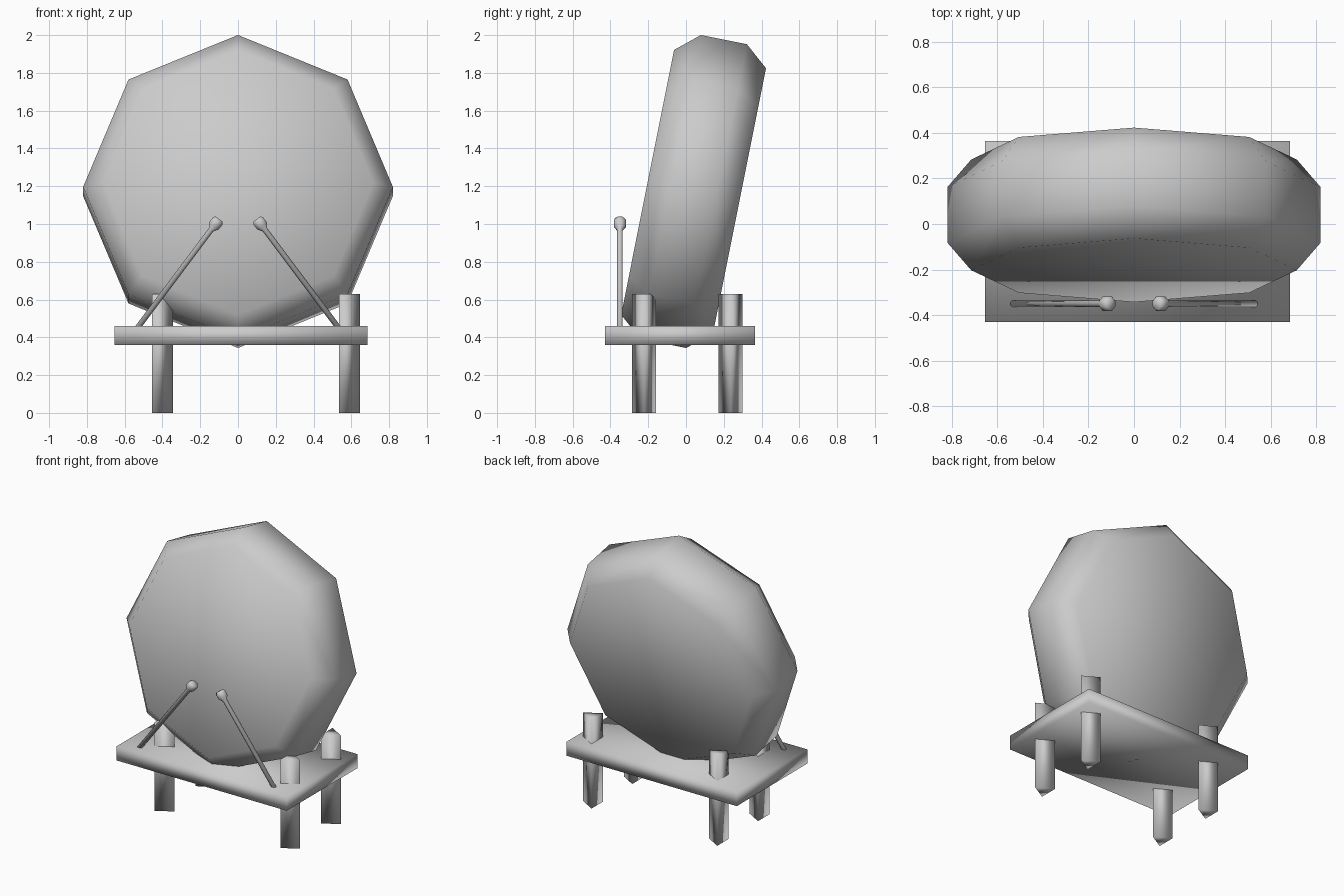
import bpy, bmesh, math
from mathutils import Vector

if "Cube" in bpy.data.objects:
    bpy.data.objects.remove(bpy.data.objects["Cube"])


def lathe(name, base, axis, u, rings, sides, phase=0.0, smooth=True):
    """Sweep rings of (distance along axis, radius) into a closed solid."""
    base, axis, u = Vector(base), Vector(axis).normalized(), Vector(u)
    v = axis.cross(u)
    bm = bmesh.new()
    loops = []
    for s, r in rings:
        loop = []
        for i in range(sides):
            a = phase + 2 * math.pi * i / sides
            loop.append(bm.verts.new(base + axis * s + (u * math.cos(a) + v * math.sin(a)) * r))
        loops.append(loop)
    for lo, hi in zip(loops, loops[1:]):
        for i in range(sides):
            j = (i + 1) % sides
            bm.faces.new((lo[i], lo[j], hi[j], hi[i]))
    bm.faces.new(loops[0][::-1])
    bm.faces.new(loops[-1])
    bmesh.ops.recalc_face_normals(bm, faces=bm.faces[:])
    for f in bm.faces:
        f.smooth = smooth
    mesh = bpy.data.meshes.new(name)
    bm.to_mesh(mesh)
    bm.free()
    obj = bpy.data.objects.new(name, mesh)
    bpy.context.collection.objects.link(obj)
    return obj


# Chamfered octagonal drum, leaning back
tilt = math.radians(11.3)
lathe("drum_body", (0, 0.04, 1.172), (0, math.cos(tilt), -math.sin(tilt)), (1, 0, 0),
      [(-0.248, 0.715), (-0.124, 0.82), (0.124, 0.82), (0.248, 0.715)], 8)

# Stand board
bpy.ops.mesh.primitive_cube_add(size=1, location=(0.015, -0.033, 0.41))
board = bpy.context.object
board.name = "stand_board"
board.scale = (1.34, 0.794, 0.1)
bpy.ops.object.transform_apply(location=False, rotation=False, scale=True)
bpy.ops.object.shade_smooth()

# Triangular legs passing through the board
for side, x in (("left", -0.419), ("right", 0.571)):
    for end, y in (("front", -0.222), ("back", 0.236)):
        lathe(f"{end}_{side}_leg", (x, y, 0), (0, 0, 1), (1, 0, 0),
              [(0, 0.074), (0.63, 0.074)], 3)

# Drumsticks with knobbed heads, leaning inward
for side, sx in (("left", -1), ("right", 1)):
    foot = Vector((sx * 0.54, -0.35, 0.44))
    tip = Vector((sx * 0.1, -0.35, 1.026))
    length = (tip - foot).length
    lathe(f"{side}_drumstick", foot, tip - foot, (0, 1, 0),
          [(0, 0.016), (length - 0.072, 0.016), (length - 0.045, 0.034),
           (length - 0.015, 0.035), (length, 0.026)], 8, math.pi / 8)
